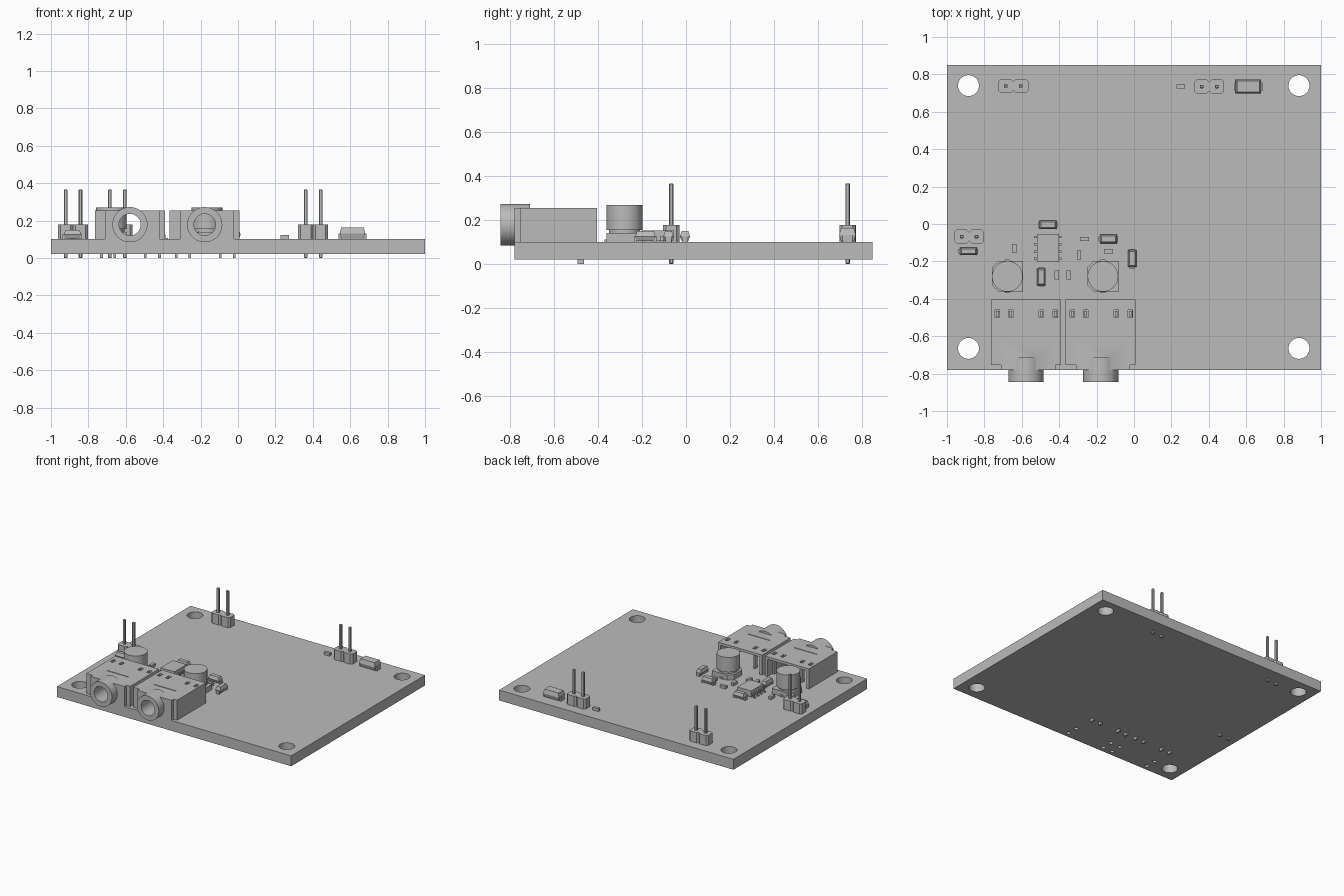
import bpy, bmesh, math
from mathutils import Matrix

cube = bpy.data.objects.get("Cube")
if cube:
    bpy.data.objects.remove(cube, do_unlink=True)

grey = bpy.data.materials.new("plain grey")
grey.use_nodes = True
grey.diffuse_color = (0.5, 0.5, 0.5, 1)
grey.node_tree.nodes["Principled BSDF"].inputs["Base Color"].default_value = (0.5, 0.5, 0.5, 1)

BOARD_Z = 0.1


def finish(name, bm):
    mesh = bpy.data.meshes.new(name)
    bmesh.ops.recalc_face_normals(bm, faces=bm.faces)
    bm.to_mesh(mesh)
    bm.free()
    mesh.materials.append(grey)
    ob = bpy.data.objects.new(name, mesh)
    bpy.context.collection.objects.link(ob)
    return ob


def select(ob):
    bpy.ops.object.select_all(action='DESELECT')
    ob.select_set(True)
    bpy.context.view_layer.objects.active = ob


def smooth(ob):
    select(ob)
    bpy.ops.object.shade_smooth_by_angle(angle=math.radians(35))


def box(name, x, y, z0, z1, sx, sy):
    bm = bmesh.new()
    bmesh.ops.create_cube(bm, size=1, matrix=Matrix.Translation((x, y, (z0 + z1) / 2))
                          @ Matrix.Diagonal((sx, sy, z1 - z0, 1)))
    return finish(name, bm)


def tube(name, center, radius, length, axis='Z', sides=32):
    bm = bmesh.new()
    turn = Matrix.Rotation(math.pi / 2, 4, 'X') if axis == 'Y' else Matrix()
    bmesh.ops.create_cone(bm, cap_ends=True, segments=sides, radius1=radius, radius2=radius,
                          depth=length, matrix=Matrix.Translation(center) @ turn)
    return finish(name, bm)


def prism(name, outline, z0, z1):
    bm = bmesh.new()
    face = bm.faces.new([bm.verts.new((x, y, z0)) for x, y in outline])
    top = bmesh.ops.extrude_face_region(bm, geom=[face])["geom"]
    bmesh.ops.translate(bm, vec=(0, 0, z1 - z0),
                        verts=[v for v in top if isinstance(v, bmesh.types.BMVert)])
    return finish(name, bm)


def cut(ob, cutters, operation='DIFFERENCE'):
    select(ob)
    for cutter in cutters:
        mod = ob.modifiers.new("cut", 'BOOLEAN')
        mod.operation, mod.solver, mod.object = operation, 'EXACT', cutter
        bpy.ops.object.modifier_apply(modifier=mod.name)
        bpy.data.objects.remove(cutter, do_unlink=True)


def chamfer_outline(x, y, hx, hy, c):
    return [(x + hx, y + hy - c), (x + hx - c, y + hy), (x - hx + c, y + hy), (x - hx, y + hy - c),
            (x - hx, y - hy + c), (x - hx + c, y - hy), (x + hx - c, y - hy), (x + hx, y - hy + c)]


JACKS = (-0.578, -0.178)

# circuit board with mounting holes and locating holes
board = box("circuit_board", 0, 0.035, 0.02, BOARD_Z, 2, 1.63)
holes = [tube("hole", (x, y, 0.06), 0.056, 0.3) for x in (-0.885, 0.882) for y in (-0.665, 0.74)]
holes += [tube("hole", (cx + side * 0.159, y, 0.06), 0.015, 0.3, sides=12)
          for cx in JACKS for side in (-1, 1) for y in (-0.655, -0.738)]
cut(board, holes)
smooth(board)


# audio sockets: hollow housing, round collar and contact pins
def jack(cx):
    zc, slots = 0.178, (-0.152, -0.08, 0.083, 0.158)
    housing = box("socket_housing", cx, -0.58, BOARD_Z, 0.255, 0.374, 0.35)
    front = box("front", cx + 0.012, -0.7, BOARD_Z, 0.255, 0.29, 0.16)
    collar = tube("collar", (cx, -0.7775, zc), 0.094, 0.135, 'Y', 48)
    cut(housing, [front, collar], 'UNION')
    cutters = [tube("bore", (cx, -0.77, zc), 0.058, 0.3, 'Y', 40),
               box("cavity", cx, -0.52, 0.09, 0.235, 0.334, 0.34),
               box("groove", cx, -0.635, 0.249, 0.3, 0.19, 0.006)]
    cutters += [box("slot", cx + s, -0.48, 0.2, 0.3, 0.024, 0.04) for s in slots]
    cut(housing, cutters)
    smooth(housing)
    for s in slots:
        box("socket_contact", cx + s, -0.48, 0, 0.24, 0.014, 0.03)


for cx in JACKS:
    jack(cx)


# pin headers
def header(x, y):
    for side in (-1, 1):
        prism("header_base", chamfer_outline(x + side * 0.04, y, 0.04, 0.037, 0.013), BOARD_Z, 0.178)
        pin = box("header_pin", x + side * 0.04, y, 0, 0.366, 0.019, 0.019)
        bevel = pin.modifiers.new("tip", 'BEVEL')
        bevel.width, bevel.segments = 0.003, 1


for x, y in ((-0.645, 0.738), (0.402, 0.735), (-0.882, -0.067)):
    header(x, y)


# round capacitors on square feet
def can(x, y):
    h, c = 0.083, 0.035
    foot = [(x + h, y + h), (x - h + c, y + h), (x - h, y + h - c),
            (x - h, y - h + c), (x - h + c, y - h), (x + h, y - h)]
    prism("capacitor_foot", foot, BOARD_Z, 0.14)
    smooth(tube("capacitor_neck", (x, y, 0.147), 0.07, 0.03))
    body = tube("capacitor_can", (x, y, 0.212), 0.082, 0.114, sides=40)
    smooth(body)
    for side in (-1, 1):
        box("capacitor_lead", x, y + side * 0.08, BOARD_Z, 0.112, 0.025, 0.02)


for x in (-0.677, -0.166):
    can(x, -0.28)


# moulded parts with slanted sides and end terminals
def moulded(x, y, sx, sy, top):
    bm = bmesh.new()
    mid = BOARD_Z + (top - BOARD_Z) * 0.5
    rings = []
    for z, inset in ((BOARD_Z + 0.004, 0.008), (mid, 0), (top, 0.008)):
        hx, hy = sx / 2 - inset, sy / 2 - inset
        rings.append([bm.verts.new((x + a * hx, y + b * hy, z))
                      for a, b in ((1, 1), (-1, 1), (-1, -1), (1, -1))])
    bm.faces.new(rings[0])
    bm.faces.new(rings[-1])
    for low, high in zip(rings, rings[1:]):
        for i in range(4):
            j = (i + 1) % 4
            bm.faces.new((low[i], low[j], high[j], high[i]))
    finish("moulded_part", bm)
    along_x = sx > sy
    for side in (-1, 1):
        px = x + side * sx / 2 if along_x else x
        py = y if along_x else y + side * sy / 2
        box("moulded_terminal", px, py, BOARD_Z, mid,
            0.012 if along_x else sx * 0.6, sy * 0.6 if along_x else 0.012)


for x, y, sx, sy in ((-0.46, -0.005, 0.092, 0.046), (-0.885, -0.146, 0.092, 0.042),
                     (-0.137, -0.08, 0.092, 0.046), (-0.009, -0.185, 0.046, 0.092),
                     (-0.495, -0.283, 0.046, 0.092)):
    moulded(x, y, sx, sy, 0.15)
moulded(0.612, 0.735, 0.136, 0.076, 0.163)

# small chip parts
for x, y, upright in ((0.25, 0.735, 0), (-0.64, -0.13, 1), (-0.265, -0.08, 0), (-0.136, -0.146, 0),
                      (-0.295, -0.167, 1), (-0.413, -0.272, 1), (-0.349, -0.272, 1)):
    box("chip_part", x, y, BOARD_Z, 0.122, 0.022 if upright else 0.048, 0.048 if upright else 0.022)

# eight-legged integrated circuit
ic_x, ic_y = -0.46, -0.128
box("ic_body", ic_x, ic_y, 0.106, 0.153, 0.118, 0.148)
for side in (-1, 1):
    for i in range(4):
        y = ic_y + (i - 1.5) * 0.039
        box("ic_leg_top", ic_x + side * 0.063, y, 0.118, 0.126, 0.02, 0.013)
        box("ic_leg_drop", ic_x + side * 0.07, y, BOARD_Z, 0.126, 0.007, 0.013)
        box("ic_leg_foot", ic_x + side * 0.078, y, BOARD_Z, 0.107, 0.016, 0.013)
